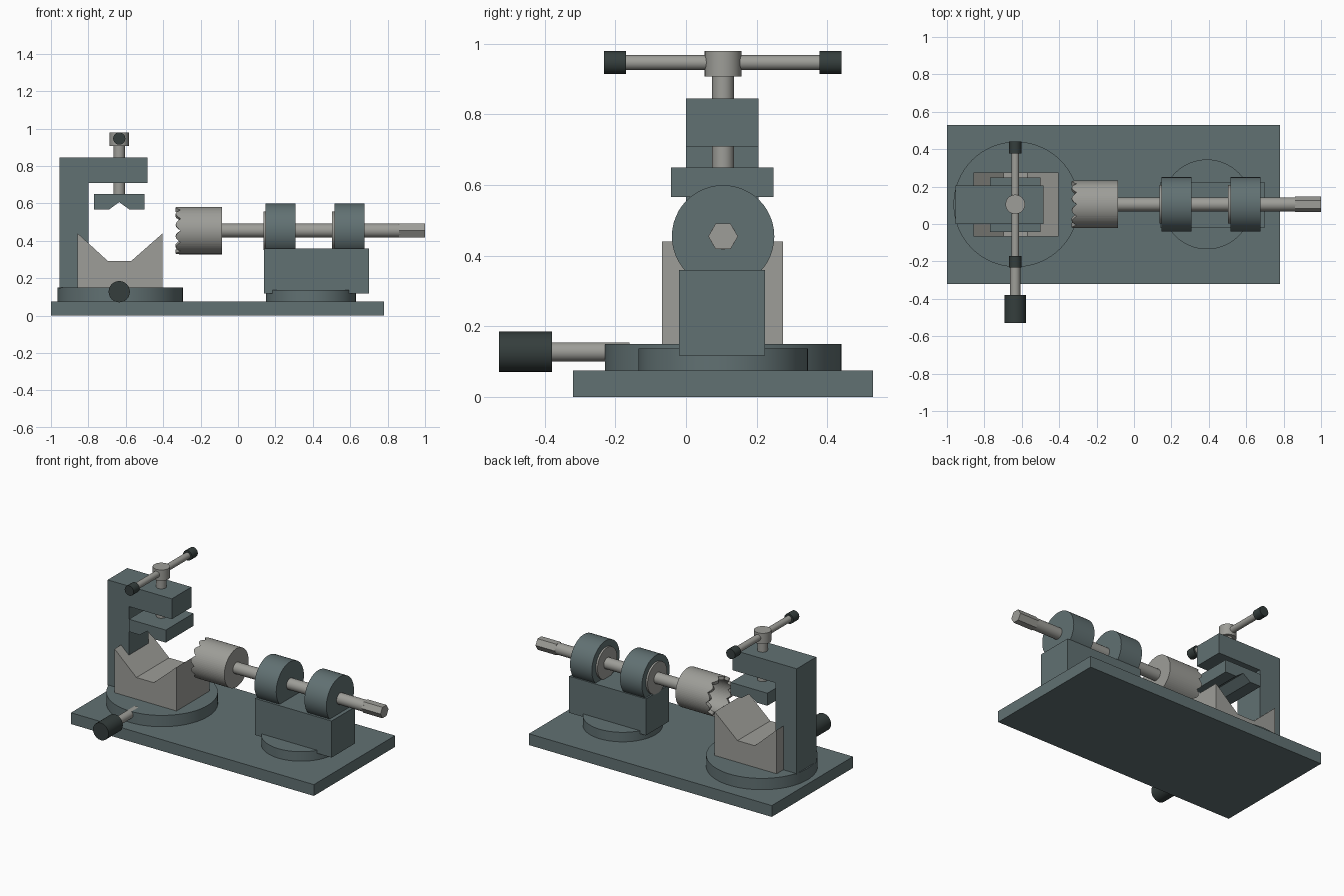
import bpy, bmesh, math
from mathutils import Matrix, Vector

cube = bpy.data.objects.get("Cube")
if cube:
    bpy.data.objects.remove(cube, do_unlink=True)


def material(name, rgb):
    m = bpy.data.materials.new(name)
    m.use_nodes = True
    m.diffuse_color = (*rgb, 1)
    m.node_tree.nodes["Principled BSDF"].inputs["Base Color"].default_value = (*rgb, 1)
    return m


TEAL = material("teal grey paint", (0.12, 0.165, 0.17))
STEEL = material("pale steel", (0.34, 0.34, 0.315))
DARK = material("dark grip", (0.035, 0.048, 0.046))

CY = 0.105           # centre line of the mechanism
CLAMP_X = -0.635     # clamp screw axis
SHAFT_Z = 0.455


def finish(name, bm, mat):
    bmesh.ops.recalc_face_normals(bm, faces=bm.faces)
    mesh = bpy.data.meshes.new(name)
    bm.to_mesh(mesh)
    bm.free()
    mesh.materials.append(mat)
    obj = bpy.data.objects.new(name, mesh)
    bpy.context.collection.objects.link(obj)
    return obj


def box(name, mat, x, y, z):
    bm = bmesh.new()
    bmesh.ops.create_cube(bm, size=1)
    for v in bm.verts:
        v.co = [lo + (c + 0.5) * (hi - lo) for c, (lo, hi) in zip(v.co, (x, y, z))]
    return finish(name, bm, mat)


def rod(name, mat, start, axis, length, radius, sides=32, smooth=True):
    """Cylinder growing from start along an axis."""
    bm = bmesh.new()
    bmesh.ops.create_cone(bm, cap_ends=True, segments=sides, radius1=radius,
                          radius2=radius, depth=length)
    turn = {"x": Matrix.Rotation(math.pi / 2, 4, "Y"),
            "y": Matrix.Rotation(-math.pi / 2, 4, "X"),
            "z": Matrix.Identity(4)}[axis]
    move = Matrix.Translation(Vector(start)) @ turn @ Matrix.Translation((0, 0, length / 2))
    bm.transform(move)
    for f in bm.faces:
        f.smooth = smooth and len(f.verts) == 4
    for e in bm.edges:
        e.smooth = all(f.smooth for f in e.link_faces)
    return finish(name, bm, mat)


def prism(name, mat, outline, y0, y1):
    """Extrude an x-z outline from y0 to y1."""
    bm = bmesh.new()
    face = bm.faces.new([bm.verts.new((x, y0, z)) for x, z in outline])
    ext = bmesh.ops.extrude_face_region(bm, geom=[face])["geom"]
    bmesh.ops.translate(bm, vec=(0, y1 - y0, 0),
                        verts=[g for g in ext if isinstance(g, bmesh.types.BMVert)])
    return finish(name, bm, mat)


# Base and turntables
box("base_plate", TEAL, (-1, 0.78), (-0.32, 0.53), (0, 0.075))
rod("clamp_turntable", TEAL, (-0.63, CY, 0.07), "z", 0.08, 0.335, 64)
rod("bearing_turntable", TEAL, (0.39, CY, 0.07), "z", 0.068, 0.24, 64)

# Clamp frame, vee block and jaw
prism("clamp_frame", TEAL,
      [(-0.955, 0.145), (-0.8, 0.145), (-0.8, 0.71), (-0.485, 0.71),
       (-0.485, 0.845), (-0.955, 0.845)], 0, 0.205)
prism("vee_block", STEEL,
      [(-0.857, 0.145), (-0.403, 0.145), (-0.403, 0.44), (-0.57, 0.293),
       (-0.697, 0.293), (-0.857, 0.44)], -0.068, 0.275)
prism("clamp_jaw", TEAL,
      [(-0.77, 0.65), (-0.77, 0.567), (-0.69, 0.567), (CLAMP_X, 0.607),
       (-0.58, 0.567), (-0.5, 0.567), (-0.5, 0.65)], -0.042, 0.248)

# Clamp screw and its cross handle
rod("clamp_screw", STEEL, (CLAMP_X, CY, 0.63), "z", 0.29, 0.031)
rod("screw_head", STEEL, (CLAMP_X, CY, 0.908), "z", 0.072, 0.052)
rod("cross_handle", STEEL, (CLAMP_X, -0.2, 0.947), "y", 0.61, 0.021)
for name, y in (("front_handle_cap", -0.232), ("rear_handle_cap", 0.378)):
    rod(name, DARK, (CLAMP_X, y, 0.947), "y", 0.062, 0.033, 16)

# Turntable locking handle
rod("lock_rod", STEEL, (CLAMP_X, -0.4, 0.128), "y", 0.24, 0.027)
rod("lock_grip", DARK, (CLAMP_X, -0.53, 0.128), "y", 0.15, 0.057, 24)

# Bearing block with two bearings
box("bearing_block", TEAL, (0.138, 0.7), (-0.02, 0.223), (0.118, 0.36))
for name, x in (("inner", 0.148), ("outer", 0.515)):
    rod(name + "_bearing", TEAL, (x, CY, SHAFT_Z), "x", 0.16, 0.145, 48)
    rod(name + "_bearing_ring", STEEL, (x - 0.012, CY, SHAFT_Z), "x", 0.03, 0.103, 48)

# Drive shaft with hexagonal end
rod("drive_shaft", STEEL, (-0.13, CY, SHAFT_Z), "x", 1.0, 0.037)
hexagon = rod("hex_drive_end", STEEL, (0.86, CY, SHAFT_Z), "x", 0.14, 0.042, 6, False)

# Hollow cutter with a scalloped rim
bm = bmesh.new()
SIDES, TEETH = 72, 12
rings = []
for radius, x, wavy in ((0, -0.085, 0), (0.127, -0.085, 0), (0.127, -0.32, 1),
                        (0.104, -0.32, 1), (0.104, -0.13, 0), (0, -0.13, 0)):
    ring = []
    for i in range(SIDES):
        a = math.tau * i / SIDES
        dx = wavy * (0.026 * abs(math.sin(a * TEETH / 2)) - 0.013)
        ring.append(bm.verts.new((x - dx, CY + radius * math.cos(a),
                                  SHAFT_Z + radius * math.sin(a))))
    rings.append(ring)
for a, b in zip(rings, rings[1:]):
    for i in range(SIDES):
        j = (i + 1) % SIDES
        bm.faces.new((a[i], a[j], b[j], b[i]))
bmesh.ops.remove_doubles(bm, verts=bm.verts, dist=0.0001)
finish("hollow_cutter", bm, STEEL)

# Turn the hexagon so that its flats face up and down
spin = (Matrix.Translation((0, CY, SHAFT_Z)) @ Matrix.Rotation(math.pi / 6, 4, "X")
        @ Matrix.Translation((0, -CY, -SHAFT_Z)))
if max(v.co.z for v in hexagon.data.vertices) > SHAFT_Z + 0.04:
    hexagon.data.transform(spin)
